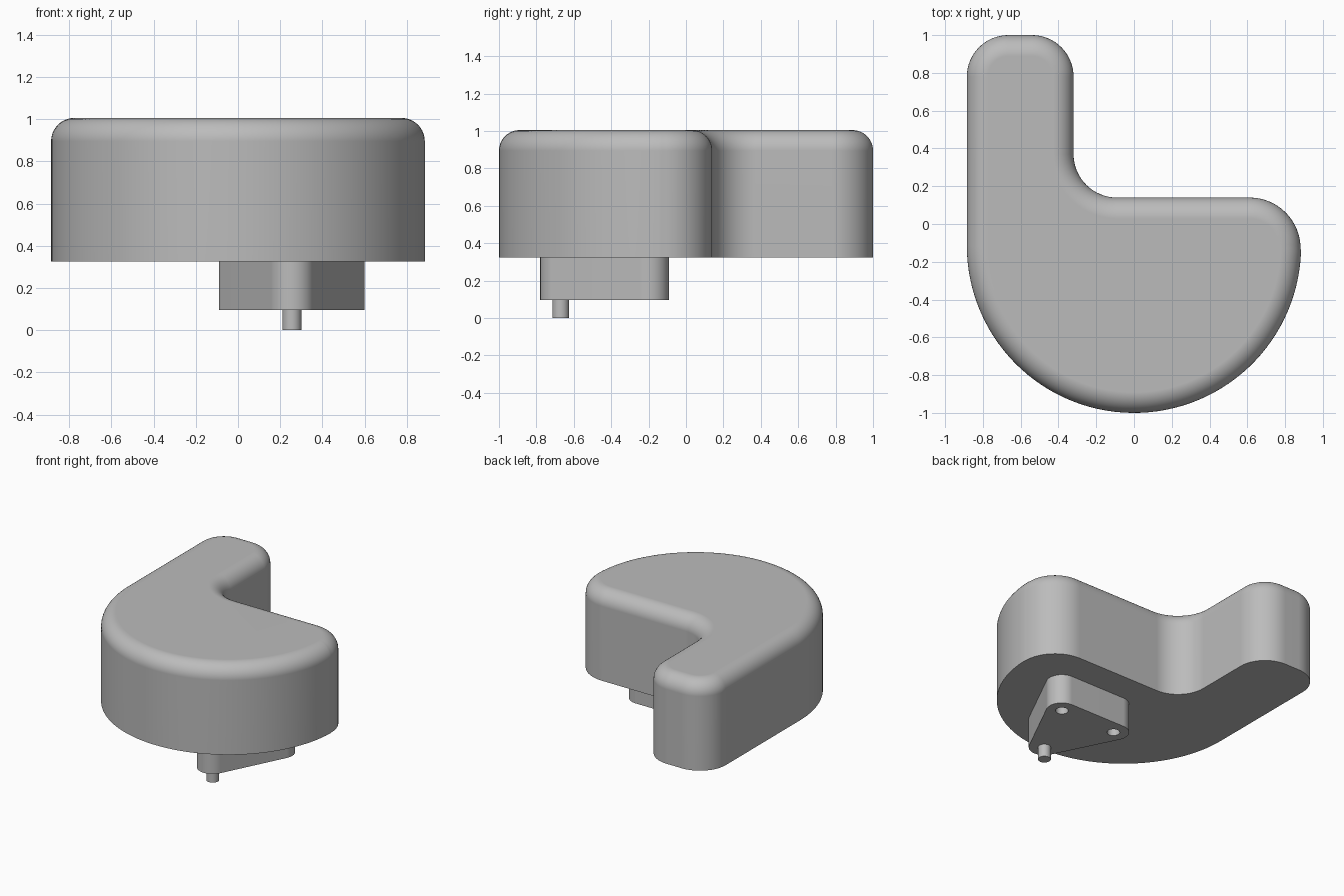
import bpy
import bmesh
from math import sin, cos, radians, pi
from mathutils import Vector

default = bpy.data.objects.get("Cube")
if default:
    bpy.data.objects.remove(default, do_unlink=True)

grey = bpy.data.materials.new("plain_grey")
grey.use_nodes = True
GREY = (0.5, 0.5, 0.5, 1)
grey.diffuse_color = GREY
grey.node_tree.nodes["Principled BSDF"].inputs["Base Color"].default_value = GREY


def arc(cx, cy, r, start, end, steps):
    """Points with outward normals; a clockwise arc is a concave fillet."""
    side = 1 if end > start else -1
    result = []
    for i in range(steps + 1):
        a = radians(start + (end - start) * i / steps)
        n = Vector((cos(a), sin(a)))
        result.append((Vector((cx, cy)) + n * r, n * side))
    return result


def loft(name, outline, levels):
    """Stack copies of the outline, each level being (inset, height)."""
    bm = bmesh.new()
    rings = [[bm.verts.new((*(p - n * inset), z)) for p, n in outline]
             for inset, z in levels]
    count = len(outline)
    for low, high in zip(rings, rings[1:]):
        for i in range(count):
            j = (i + 1) % count
            bm.faces.new((low[i], low[j], high[j], high[i]))
    bm.faces.new(rings[0][::-1])
    bm.faces.new(rings[-1])
    mesh = bpy.data.meshes.new(name)
    bm.to_mesh(mesh)
    bm.free()
    mesh.materials.append(grey)
    obj = bpy.data.objects.new(name, mesh)
    bpy.context.collection.objects.link(obj)
    return obj


def activate(obj):
    bpy.ops.object.select_all(action="DESELECT")
    obj.select_set(True)
    bpy.context.view_layer.objects.active = obj


def smooth(obj):
    activate(obj)
    bpy.ops.object.shade_smooth_by_angle(angle=radians(35))
    weighted = obj.modifiers.new("flat_caps", "WEIGHTED_NORMAL")
    weighted.keep_sharp = True


def cylinder(name, x, y, r, bottom, top):
    return loft(name, arc(x, y, r, 0, 345, 23), [(0, bottom), (0, top)])


# Body: round front, flat-backed lobe and a straight arm, rounded along the top
BASE, TOP, ROUND = 0.325, 1.005, 0.11
body_outline = (arc(0, -0.115, 0.885, 180, 358, 60)
                + arc(0.612, -0.13, 0.27, 0, 90, 16)
                + arc(-0.09, 0.37, 0.23, 270, 180, 16)
                + arc(-0.54, 0.78, 0.22, 0, 90, 16)
                + arc(-0.665, 0.78, 0.22, 90, 180, 16))
levels = [(0, BASE)]
for i in range(11):
    a = pi / 2 * i / 10
    levels.append((ROUND * (1 - cos(a)), TOP - ROUND * (1 - sin(a))))
smooth(loft("body", body_outline, levels))

# Connector: rounded triangular block under the body
CORNER, FOOT = 0.11, 0.097
corners = [(0.255, -0.67), (0.49, -0.2), (0.02, -0.2)]
tilt = 26.6
spans = [(180 + tilt, 360 - tilt), (-tilt, 90), (90, 180 + tilt)]
block_outline = []
for (x, y), (start, end) in zip(corners, spans):
    block_outline += arc(x, y, CORNER, start, end, 12)
connector = loft("connector", block_outline, [(0, FOOT), (0, BASE + 0.005)])

# Round sockets in the two rear corners of the connector
PIN = 0.045
for x, y in corners[1:]:
    cutter = cylinder("socket_cutter", x, y, PIN, FOOT - 0.05, FOOT + 0.1)
    cutter.hide_render = True
    cut = connector.modifiers.new("socket", "BOOLEAN")
    cut.operation = "DIFFERENCE"
    cut.solver = "EXACT"
    cut.object = cutter
    activate(connector)
    bpy.ops.object.modifier_apply(modifier=cut.name)
    bpy.data.objects.remove(cutter, do_unlink=True)
smooth(connector)

# Pin below the front corner of the connector
smooth(cylinder("pin", *corners[0], PIN, 0, FOOT + 0.005))
